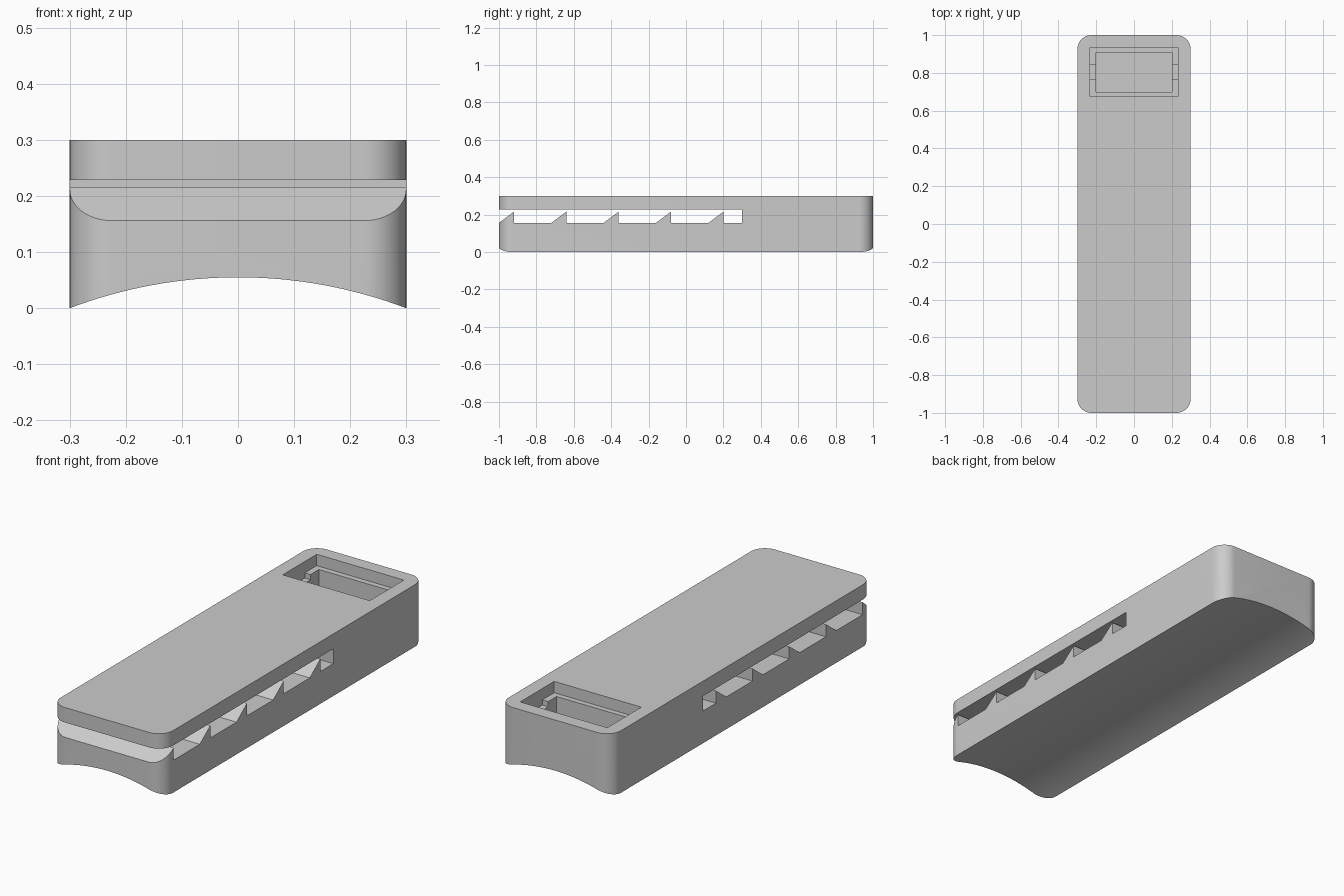
import bpy, bmesh, math
from mathutils import Vector

if "Cube" in bpy.data.objects:
    bpy.data.objects.remove(bpy.data.objects["Cube"], do_unlink=True)

grey = bpy.data.materials.new("plain grey")
grey.use_nodes = True
grey.diffuse_color = (0.6, 0.6, 0.6, 1)
grey.node_tree.nodes["Principled BSDF"].inputs["Base Color"].default_value = (0.6, 0.6, 0.6, 1)


def prism(name, outline, axis, low, high):
    """Extrude a 2D outline along the x, y or z axis."""
    def place(p, t):
        return {"x": (t, p[0], p[1]), "y": (p[0], t, p[1]), "z": (p[0], p[1], t)}[axis]
    bm = bmesh.new()
    face = bm.faces.new([bm.verts.new(place(p, low)) for p in outline])
    top = bmesh.ops.extrude_face_region(bm, geom=[face])["geom"]
    shift = Vector(place((0, 0), high - low))
    bmesh.ops.translate(bm, vec=shift, verts=[v for v in top if isinstance(v, bmesh.types.BMVert)])
    bmesh.ops.recalc_face_normals(bm, faces=bm.faces[:])
    mesh = bpy.data.meshes.new(name)
    bm.to_mesh(mesh)
    bm.free()
    mesh.materials.append(grey)
    obj = bpy.data.objects.new(name, mesh)
    bpy.context.collection.objects.link(obj)
    return obj


def box(name, x, y0, y1, z0, z1):
    return prism(name, [(-x, y0), (x, y0), (x, y1), (-x, y1)], "z", z0, z1)


def cut(target, cutter):
    mod = target.modifiers.new("cut", "BOOLEAN")
    mod.operation, mod.solver, mod.object = "DIFFERENCE", "EXACT", cutter
    cutter.hide_render = True
    bpy.context.view_layer.objects.active = target
    bpy.ops.object.modifier_apply(modifier=mod.name)
    bpy.data.objects.remove(cutter, do_unlink=True)


# Body: long block with rounded upright corners
half_w, half_l, height, corner, steps = 0.3, 1.0, 0.3, 0.075, 12
outline = []
for i, (sx, sy) in enumerate([(1, 1), (-1, 1), (-1, -1), (1, -1)]):
    for k in range(steps + 1):
        a = (i + k / steps) * math.pi / 2
        outline.append((sx * (half_w - corner) + corner * math.cos(a),
                        sy * (half_l - corner) + corner * math.sin(a)))
body = prism("body", outline, "z", -0.02, height)

# Hollow arch along the underside
rise = 0.055
radius = (half_w ** 2 + rise ** 2) / (2 * rise)
spread = math.asin(half_w / radius) * 1.25
arc = []
for k in range(41):
    a = spread * (k / 20 - 1)
    arc.append((radius * math.sin(a), rise - radius + radius * math.cos(a)))
cut(body, prism("arch_cutter", [(-0.5, -0.3)] + arc + [(0.5, -0.3)], "y", -1.2, 1.2))

# Open slot with a row of ratchet teeth on its floor
floor, tip, ceiling = 0.156, 0.216, 0.228
slot = [(-1.2, ceiling), (-1.2, floor)]
for k in range(5):
    y = -0.92 + 0.28 * k
    slot += [(y - 0.08, floor), (y, tip), (y, floor)]
slot += [(0.3, floor), (0.3, ceiling)]
cut(body, prism("slot_cutter", slot, "x", -0.5, 0.5))

# Stepped pocket in the top, with a notch in each side ledge
cut(body, box("lid_cutter", 0.233, 0.674, 0.934, 0.245, 0.4))
cut(body, box("notch_cutter", 0.233, 0.764, 0.843, 0.22, 0.26))
cut(body, box("well_cutter", 0.202, 0.70, 0.907, 0.1, 0.35))

# Smooth the rounded surfaces, keep the edges crisp
bpy.ops.object.select_all(action="DESELECT")
body.select_set(True)
bpy.context.view_layer.objects.active = body
bpy.ops.object.shade_smooth_by_angle(angle=math.radians(30))
